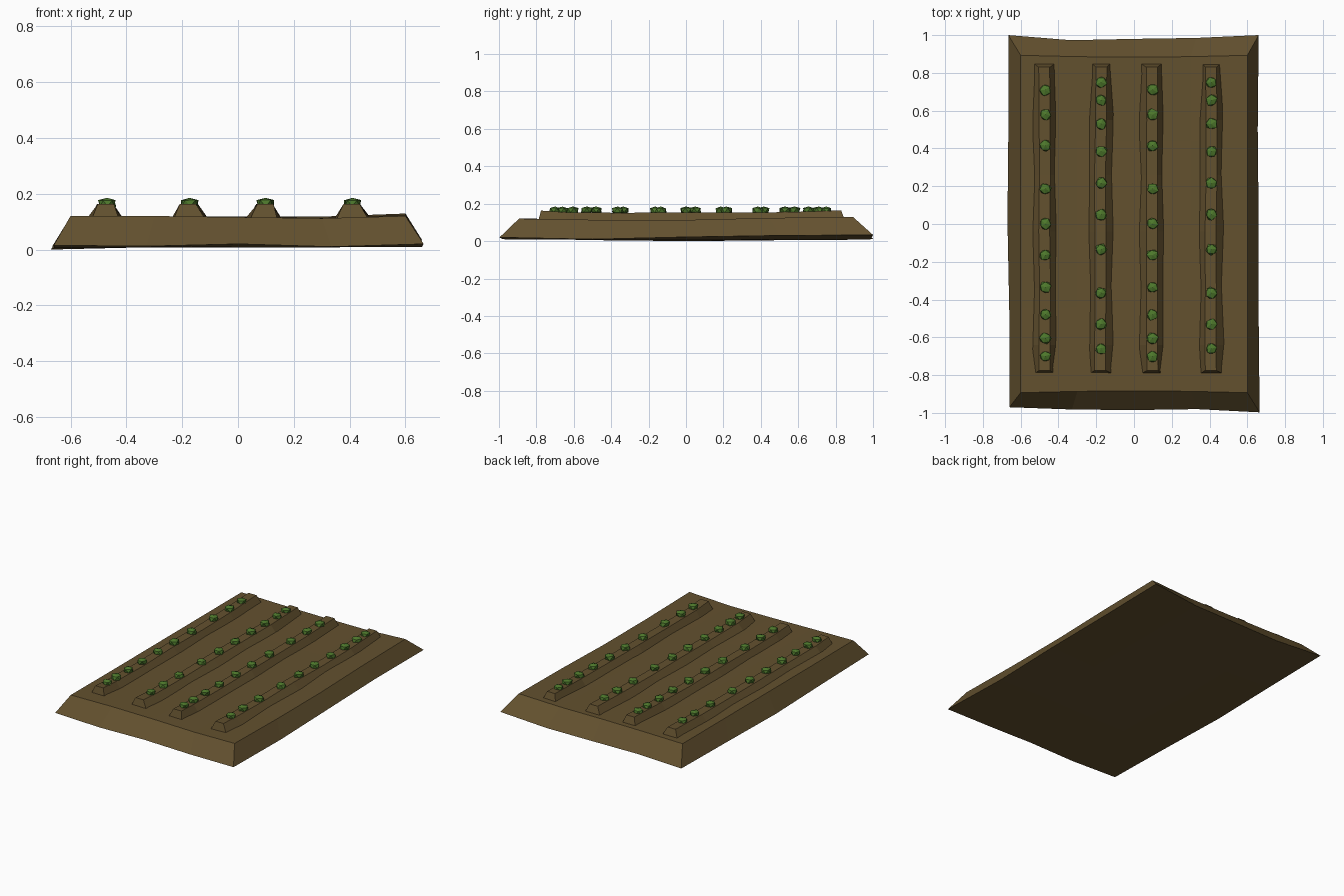
import bpy, bmesh, math, random
from mathutils import Vector, Matrix

if "Cube" in bpy.data.objects:
    bpy.data.objects.remove(bpy.data.objects["Cube"])

random.seed(7)


def material(name, col):
    m = bpy.data.materials.new(name)
    m.diffuse_color = (*col, 1)
    m.use_nodes = True
    m.node_tree.nodes["Principled BSDF"].inputs["Base Color"].default_value = m.diffuse_color
    return m


SOIL = material("brown soil", (0.125, 0.082, 0.028))
LEAF = material("leaf green", (0.075, 0.19, 0.025))


def finish(bm, name, mat):
    bmesh.ops.recalc_face_normals(bm, faces=bm.faces)
    me = bpy.data.meshes.new(name)
    bm.to_mesh(me)
    bm.free()
    me.materials.append(mat)
    ob = bpy.data.objects.new(name, me)
    bpy.context.collection.objects.link(ob)
    return ob


# Soil bed: top and bottom 5 x 5 grids with wavy borders, joined by sloping sides
N = 5
back_y = [1.0, 0.973, 0.98, 0.985, 1.0]
front_y = [-0.97, -0.982, -0.985, -0.98, -0.997]
left_x = [-0.66, -0.66, -0.67, -0.665, -0.665]
right_x = [0.665, 0.66, 0.66, 0.655, 0.66]
front_z = [0.015, 0.012, 0.02, 0.01, 0.02]
right_z = [0.02, 0.01, 0.022, 0.03, 0.033]
left_z = [0.015, 0.005, 0.0, 0.005, 0.012]
top_front_z = [0.12, 0.12, 0.116, 0.112, 0.12]
top_right_z = [0.12, 0.113, 0.113, 0.124, 0.129]

bm = bmesh.new()
low, high = {}, {}
for i in range(N):
    for j in range(N):
        u, v = i / 4, j / 4
        x = left_x[j] * (1 - u) + right_x[j] * u
        y = front_y[i] * (1 - v) + back_y[i] * v
        z = 0.008
        if i == 0:
            z = left_z[j]
        elif i == 4:
            z = right_z[j]
        elif j == 0:
            z = front_z[i]
        low[i, j] = bm.verts.new((x, y, z))
        tz = 0.113
        if i == 4:
            tz = top_right_z[j]
        elif j == 0:
            tz = top_front_z[i]
        elif i == 0 or j == 4:
            tz = 0.118
        dip = 0.01 * math.sin(math.pi * u)
        high[i, j] = bm.verts.new((1.2 * (u - 0.5), (v - 0.5) * 2 * (0.893 - dip), tz))
for g in (low, high):
    for i in range(N - 1):
        for j in range(N - 1):
            bm.faces.new([g[i, j], g[i + 1, j], g[i + 1, j + 1], g[i, j + 1]])
ring = ([(i, 0) for i in range(4)] + [(4, j) for j in range(4)]
        + [(i, 4) for i in range(4, 0, -1)] + [(0, j) for j in range(4, 0, -1)])
for a, b in zip(ring, ring[1:] + ring[:1]):
    bm.faces.new([low[a], low[b], high[b], high[a]])
finish(bm, "soil_bed", SOIL)


# Planting ridge: trapezoid section swept along y with uneven width
STATIONS = [  # y, left base, right base, top height
    (-0.79, -0.052, 0.046, 0.163), (-0.64, -0.072, 0.064, 0.154),
    (-0.34, -0.062, 0.062, 0.151), (-0.04, -0.071, 0.065, 0.154),
    (0.26, -0.06, 0.055, 0.152), (0.55, -0.073, 0.063, 0.155),
    (0.85, -0.06, 0.054, 0.164)]


def ridge(name, cx, turned):
    bm = bmesh.new()
    rows = []
    for k, (y, l, r, z) in enumerate(STATIONS):
        if turned:
            l, r = -STATIONS[-1 - k][2], -STATIONS[-1 - k][1]
        inset = 0.015 if k == 0 else -0.02 if k == len(STATIONS) - 1 else 0
        o = random.uniform(-0.004, 0.004)
        rows.append([bm.verts.new(p) for p in (
            (cx + l, y, 0.108), (cx + r, y, 0.108),
            (cx + 0.029 + o, y + inset, z), (cx - 0.029 + o, y + inset, z))])
    for a, b in zip(rows, rows[1:]):
        for k in range(4):
            m = (k + 1) % 4
            bm.faces.new([a[k], a[m], b[m], b[k]])
    bm.faces.new(rows[0])
    bm.faces.new(rows[-1])
    finish(bm, name, SOIL)


# Seedlings: small crumpled low-poly clumps along each ridge
def seedlings(name, cx, ys):
    bm = bmesh.new()
    for y in ys:
        new = bmesh.ops.create_icosphere(bm, subdivisions=1, radius=0.034)["verts"]
        turn = Matrix.Rotation(random.uniform(0, 6.28), 3, 'Z')
        for v in new:
            p = turn @ (v.co * random.uniform(0.85, 1.1))
            v.co = Vector((cx + p.x, y + p.y, 0.165 + max(-0.02, min(0.02, p.z * 0.75))))
    finish(bm, name, LEAF)


plants = [0.71, 0.58, 0.415, 0.185, 0.0, -0.165, -0.335, -0.48, -0.605, -0.7]
for n, cx in enumerate((-0.472, -0.177, 0.095, 0.407)):
    turned = n % 2 == 1
    ridge(f"ridge_{n + 1}", cx, turned)
    seedlings(f"seedlings_{n + 1}", cx + 0.003,
              [0.05 - y for y in plants] if turned else plants)
